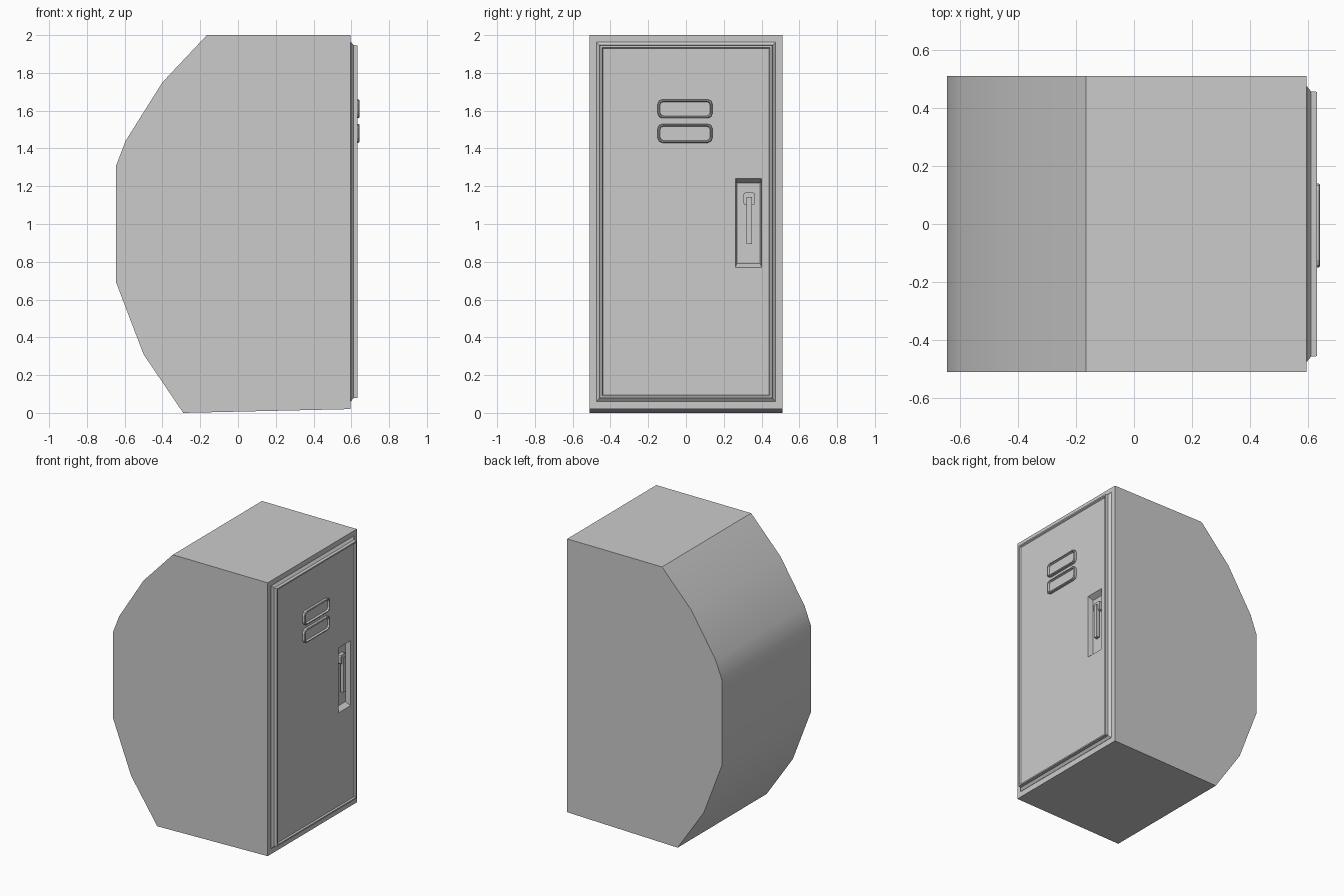
import bpy, bmesh, math

if "Cube" in bpy.data.objects:
    bpy.data.objects.remove(bpy.data.objects["Cube"])


def loft(name, rings):
    """Skin a stack of equal-length point loops and cap both ends."""
    bm = bmesh.new()
    loops = [[bm.verts.new(p) for p in ring] for ring in rings]
    n = len(loops[0])
    for a, b in zip(loops, loops[1:]):
        for i in range(n):
            j = (i + 1) % n
            bm.faces.new((a[i], a[j], b[j], b[i]))
    bm.faces.new(loops[0][::-1])
    bm.faces.new(loops[-1])
    bmesh.ops.recalc_face_normals(bm, faces=bm.faces)
    mesh = bpy.data.meshes.new(name)
    bm.to_mesh(mesh)
    bm.free()
    ob = bpy.data.objects.new(name, mesh)
    bpy.context.collection.objects.link(ob)
    return ob


def rect(x, cy, cz, hy, hz):
    """Rectangle facing +x."""
    return [(x, cy + sy * hy, cz + sz * hz)
            for sy, sz in ((-1, -1), (1, -1), (1, 1), (-1, 1))]


def rounded(x, cy, cz, hy, hz, r, steps=2):
    """Rounded rectangle facing +x."""
    pts = []
    for k, (sy, sz) in enumerate(((1, 1), (-1, 1), (-1, -1), (1, -1))):
        for i in range(steps + 1):
            a = math.pi / 2 * (k + i / steps)
            pts.append((x, cy + sy * (hy - r) + r * math.cos(a),
                        cz + sz * (hz - r) + r * math.sin(a)))
    return pts


def activate(ob):
    bpy.ops.object.select_all(action='DESELECT')
    ob.select_set(True)
    bpy.context.view_layer.objects.active = ob


# Locker body: side profile extruded across the width
profile = [(0.595, 0.02), (-0.29, 0.0), (-0.5, 0.31), (-0.645, 0.69),
           (-0.645, 1.31), (-0.595, 1.44), (-0.4, 1.75), (-0.165, 2.0),
           (0.595, 2.0)]
body = loft("locker_body", [[(x, y, z) for x, z in profile] for y in (-0.51, 0.51)])

# Door: bevelled base, raised rim and sunken panel
DZ = 1.0125
door = loft("door", [rect(x, 0, DZ, hy, hy + 0.477) for x, hy in (
    (0.58, 0.475), (0.597, 0.475), (0.611, 0.458), (0.632, 0.456),
    (0.632, 0.446), (0.622, 0.44))])

# Handle recess cut with tapered walls
cutter = loft("recess_cutter", [rect(0.585, 0.331, 1.005, 0.062, 0.213),
                                rect(0.622, 0.331, 1.005, 0.069, 0.235),
                                rect(0.68, 0.331, 1.005, 0.069, 0.235)])
cutter.hide_render = True
for ob in (body, door):
    activate(ob)
    mod = ob.modifiers.new("recess", 'BOOLEAN')
    mod.operation = 'DIFFERENCE'
    mod.solver = 'EXACT'
    mod.object = cutter
    bpy.ops.object.modifier_apply(modifier=mod.name)
bpy.data.objects.remove(cutter)

# Soft shading on the curved back
activate(body)
bpy.ops.object.shade_smooth_by_angle(angle=math.radians(25))

# Vent louvres: raised rounded rims with sunken centres
for name, cz in (("upper_vent", 1.61), ("lower_vent", 1.48)):
    loft(name, [rounded(x, -0.005, cz, 0.145 - d, 0.05 - d, 0.025 - d * 0.6)
                for x, d in ((0.615, 0), (0.638, 0), (0.642, 0.004),
                             (0.642, 0.009), (0.628, 0.013))])

# Latch: mount block and hanging lever
loft("latch_mount", [rounded(x, 0.335, 1.133, 0.03, 0.033, 0.01)
                     for x in (0.575, 0.61)])
loft("latch_lever", [rect(x, 0.335, 1.018, 0.014, 0.125)
                     for x in (0.595, 0.62)])
